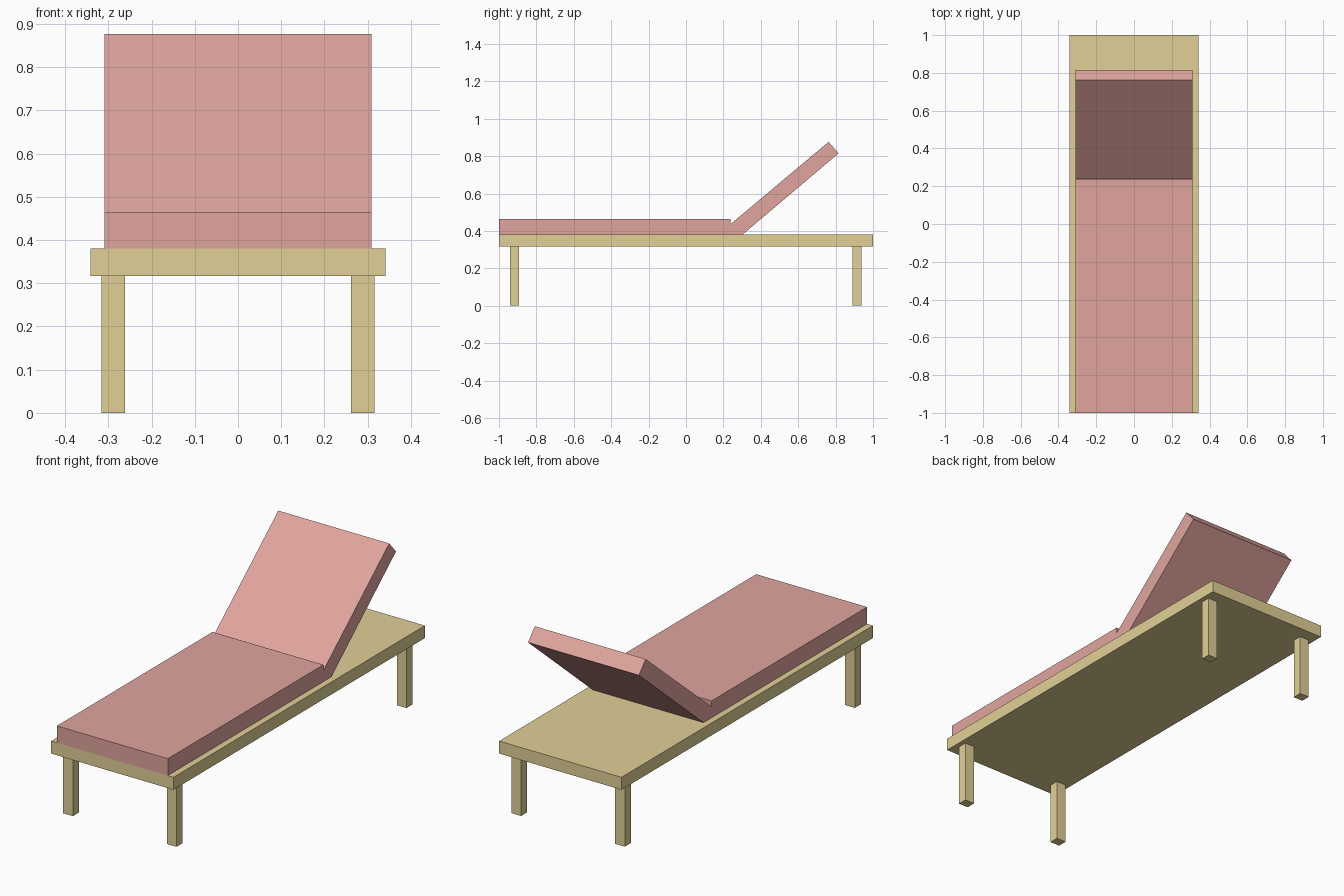
import bpy
import bmesh

cube = bpy.data.objects.get("Cube")
if cube:
    bpy.data.objects.remove(cube, do_unlink=True)


def make_material(name, color):
    mat = bpy.data.materials.new(name)
    mat.use_nodes = True
    mat.diffuse_color = color
    mat.node_tree.nodes["Principled BSDF"].inputs["Base Color"].default_value = color
    return mat


def extrude_profile(name, profile, x0, x1, mat):
    """Extrude a (y, z) outline from x0 to x1."""
    bm = bmesh.new()
    face = bm.faces.new([bm.verts.new((x0, y, z)) for y, z in profile])
    ext = bmesh.ops.extrude_face_region(bm, geom=[face])
    verts = [v for v in ext["geom"] if isinstance(v, bmesh.types.BMVert)]
    bmesh.ops.translate(bm, verts=verts, vec=(x1 - x0, 0, 0))
    bmesh.ops.recalc_face_normals(bm, faces=bm.faces)
    mesh = bpy.data.meshes.new(name)
    bm.to_mesh(mesh)
    bm.free()
    mesh.materials.append(mat)
    obj = bpy.data.objects.new(name, mesh)
    bpy.context.collection.objects.link(obj)
    return obj


def box(name, x0, x1, y0, y1, z0, z1, mat):
    return extrude_profile(name, [(y0, z0), (y1, z0), (y1, z1), (y0, z1)], x0, x1, mat)


wood = make_material("tan wood", (0.75, 0.63, 0.305, 1))
fabric = make_material("pink fabric", (0.75, 0.376, 0.342, 1))

DECK_BOTTOM, DECK_TOP = 0.317, 0.38

# Flat deck
box("deck", -0.341, 0.341, -1, 1, DECK_BOTTOM, DECK_TOP, wood)

# Four square legs
for end, y in (("front", -0.916), ("back", 0.914)):
    for side, x in (("right", -0.289), ("left", 0.289)):
        box(f"{end}_{side}_leg", x - 0.027, x + 0.027, y - 0.024, y + 0.024,
            0, DECK_BOTTOM, wood)

# Cushion with raised backrest
cushion = [(-1, DECK_TOP), (0.302, DECK_TOP), (0.816, 0.815), (0.762, 0.876),
           (0.238, 0.436), (0.238, 0.465), (-1, 0.465)]
extrude_profile("cushion", cushion, -0.309, 0.309, fabric)
